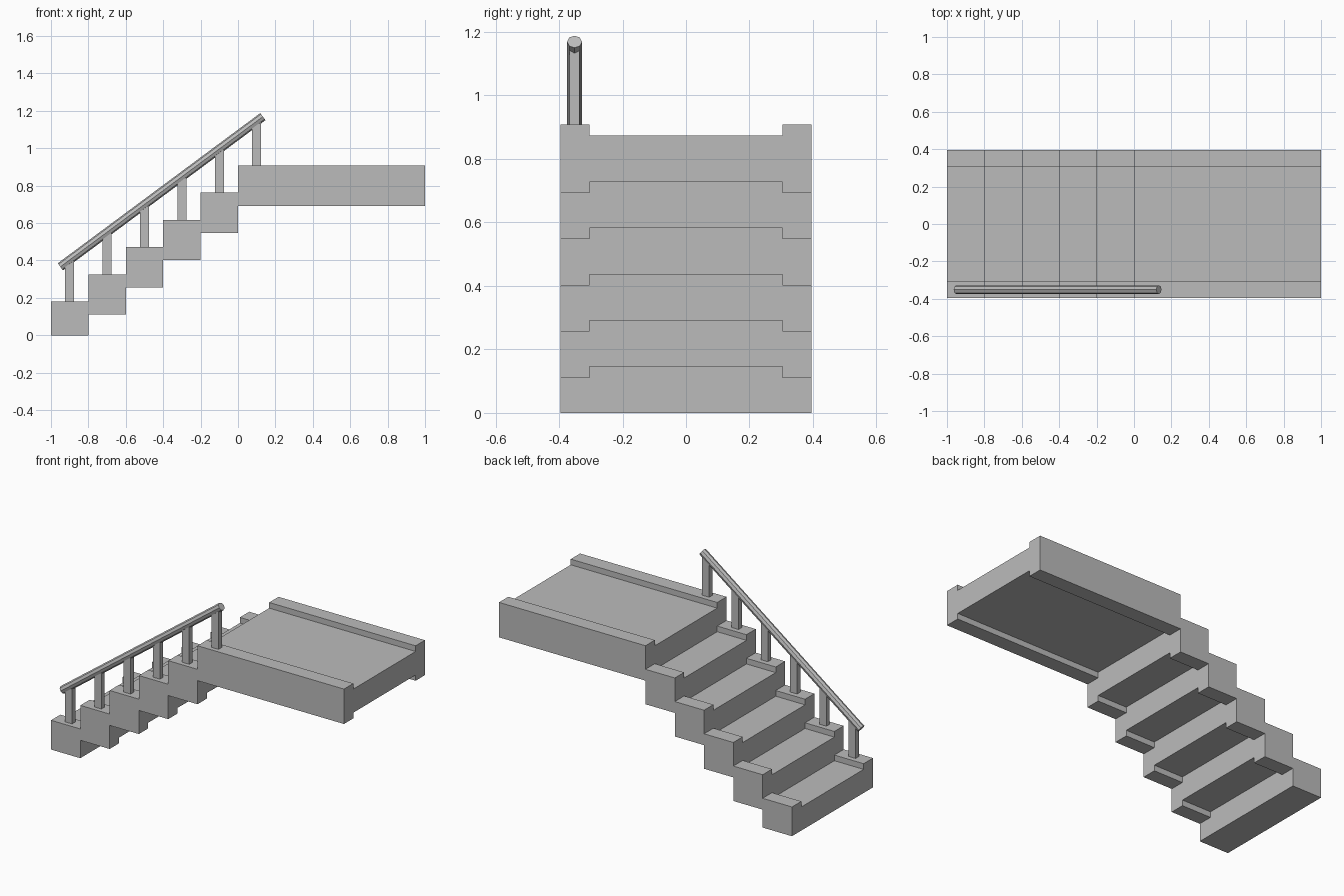
import bpy
import math
from mathutils import Vector

if "Cube" in bpy.data.objects:
    bpy.data.objects.remove(bpy.data.objects["Cube"], do_unlink=True)

RISE, RUN, STEPS = 0.1455, 0.2, 5
HALF_WIDTH, CURB_INNER, CURB = 0.395, 0.304, 0.035

grey = bpy.data.materials.new("concrete_grey")
grey.use_nodes = True
grey.diffuse_color = (0.5, 0.5, 0.5, 1)
grey.node_tree.nodes["Principled BSDF"].inputs["Base Color"].default_value = (0.5, 0.5, 0.5, 1)


def add_mesh(name, verts, faces):
    mesh = bpy.data.meshes.new(name)
    mesh.from_pydata(verts, [], faces)
    mesh.materials.append(grey)
    obj = bpy.data.objects.new(name, mesh)
    bpy.context.collection.objects.link(obj)
    return obj


def extrude_x(name, profile, x0, x1):
    """Extrude a closed (y, z) profile from x0 to x1."""
    n = len(profile)
    verts = [(x, y, z) for x in (x0, x1) for y, z in profile]
    sides = [(i, i + n, (i + 1) % n + n, (i + 1) % n) for i in range(n)]
    caps = [tuple(range(n)), tuple(reversed(range(n, 2 * n)))]
    obj = add_mesh(name, verts, sides + caps)
    obj.data.flip_normals()
    return obj


def slab_profile(bottom, top, recessed):
    """Slab with raised side curbs and an optional recess underneath."""
    upper = [(HALF_WIDTH, top + CURB), (CURB_INNER, top + CURB), (CURB_INNER, top)]
    lower = [(HALF_WIDTH, bottom)]
    if recessed:
        lower = [(CURB_INNER, bottom), (CURB_INNER, bottom - CURB), (HALF_WIDTH, bottom - CURB)]
    half = lower + upper
    return half + [(-y, z) for y, z in reversed(half)]


# Stair steps and upper landing
for i in range(STEPS):
    x = -1 + RUN * i
    extrude_x(f"step_{i + 1}", slab_profile(RISE * i, RISE * (i + 1), i > 0), x, x + RUN)
extrude_x("landing", slab_profile(RISE * STEPS, RISE * (STEPS + 1), True), 0, 1)

# Octagonal sloping handrail
RAIL_Y = -0.351
start, end = Vector((-0.95, RAIL_Y, 0.366)), Vector((0.133, RAIL_Y, 1.169))
axis = end - start
bpy.ops.mesh.primitive_cylinder_add(vertices=8, radius=0.0235, depth=axis.length,
                                    location=(start + end) / 2,
                                    rotation=(0, math.atan2(axis.x, axis.z), 0))
rail = bpy.context.object
rail.name = "handrail"
rail.data.materials.append(grey)

# Flat posts, one on each step and one on the landing
for i in range(STEPS + 1):
    x = -0.9 + RUN * i
    base = RISE * (i + 1) + CURB
    top = start.z + (x - start.x) * axis.z / axis.x - 0.005
    bpy.ops.mesh.primitive_cube_add(size=1, location=(x, RAIL_Y, (base + top) / 2))
    post = bpy.context.object
    post.name = f"rail_post_{i + 1}"
    post.scale = (0.048, 0.032, top - base)
    post.data.materials.append(grey)
